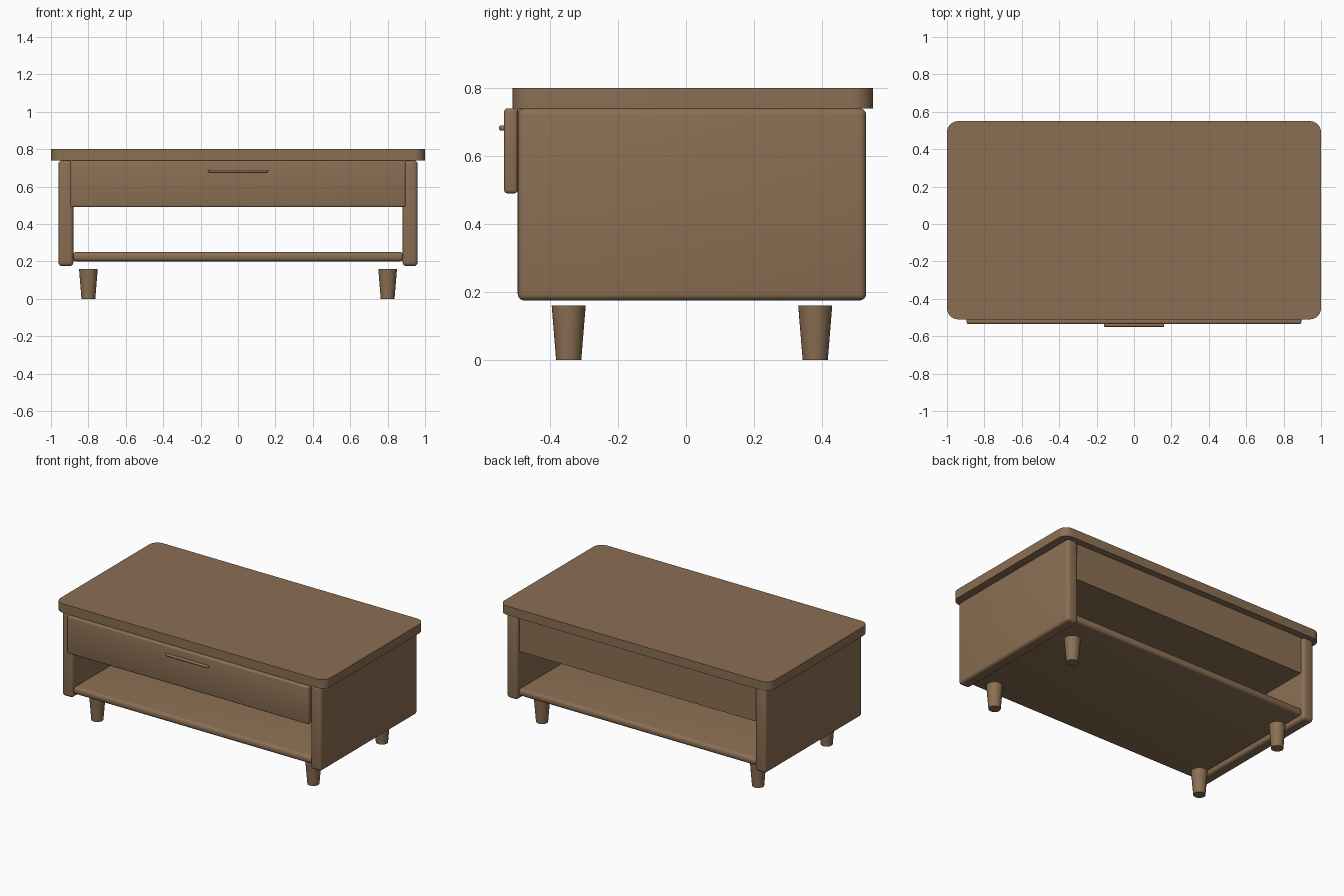
import bpy, math

if "Cube" in bpy.data.objects:
    bpy.data.objects.remove(bpy.data.objects["Cube"])

wood = bpy.data.materials.new("brown wood")
wood.diffuse_color = (0.258, 0.159, 0.087, 1)
wood.use_nodes = True
wood.node_tree.nodes["Principled BSDF"].inputs["Base Color"].default_value = wood.diffuse_color


def finish(ob, name):
    ob.name = name
    ob.data.materials.append(wood)
    bpy.ops.object.shade_smooth_by_angle(angle=math.radians(35))
    return ob


def box(name, x, y, z, bevel=0.0, segments=4, vertical_only=False):
    """Box from (min, max) ranges, with optional rounded edges."""
    bpy.ops.mesh.primitive_cube_add(size=1)
    ob = bpy.context.object
    for v in ob.data.vertices:
        v.co = [r[0] if c < 0 else r[1] for c, r in zip(v.co, (x, y, z))]
    if bevel:
        m = ob.modifiers.new("round", 'BEVEL')
        m.width, m.segments = bevel, segments
        if vertical_only:
            # round only the edges that run along z
            w = ob.data.attributes.new("bevel_weight_edge", 'FLOAT', 'EDGE')
            for e in ob.data.edges:
                a, b = (ob.data.vertices[i].co for i in e.vertices)
                w.data[e.index].value = 1.0 if abs(a.z - b.z) > 1e-4 else 0.0
            m.limit_method = 'WEIGHT'
        bpy.ops.object.modifier_apply(modifier=m.name)
    return finish(ob, name)


# Table top with rounded corners
box("table_top", (-1, 1), (-0.51, 0.55), (0.74, 0.80), 0.06, 8, True)

# Side panels
for name, s in (("left", -1), ("right", 1)):
    box(name + "_side_panel", sorted((s * 0.88, s * 0.96)), (-0.495, 0.53),
        (0.175, 0.74), 0.02)

# Open shelf and drawer compartment
box("shelf", (-0.885, 0.885), (-0.485, 0.515), (0.20, 0.25), 0.02)
box("drawer_box", (-0.885, 0.885), (-0.497, 0.505), (0.495, 0.74))

# Drawer front and its slim handle
box("drawer_front", (-0.895, 0.895), (-0.535, -0.495), (0.49, 0.74), 0.01, 3)
box("drawer_handle", (-0.16, 0.16), (-0.55, -0.53), (0.675, 0.69), 0.006, 3)

# Tapered legs
for side, x in (("left", -0.8), ("right", 0.8)):
    for end, y in (("front", -0.345), ("back", 0.38)):
        bpy.ops.mesh.primitive_cone_add(vertices=32, radius1=0.037, radius2=0.05,
                                        depth=0.16, location=(x, y, 0.08))
        finish(bpy.context.object, f"{end}_{side}_leg")
